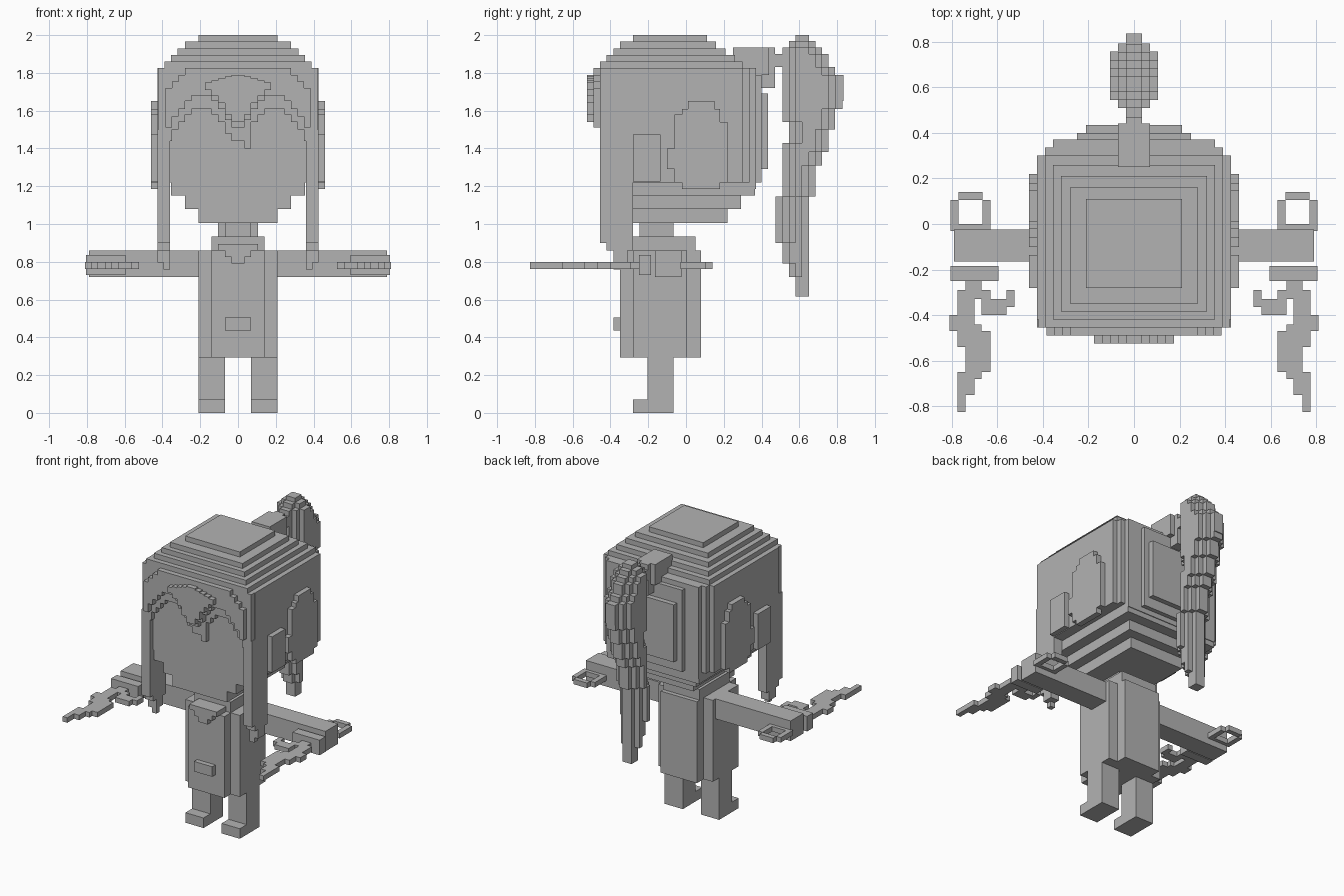
import bpy
import bmesh
from mathutils import Matrix, Vector

default_cube = bpy.data.objects.get("Cube")
if default_cube:
    bpy.data.objects.remove(default_cube, do_unlink=True)

UNIT = 0.01      # all sizes below are hundredths
VOXEL = 3.5      # edge of one small block

stone_grey = bpy.data.materials.new("stone_grey")
stone_grey.use_nodes = True
colour = (0.45, 0.45, 0.45, 1)
stone_grey.diffuse_color = colour
stone_grey.node_tree.nodes["Principled BSDF"].inputs["Base Color"].default_value = colour


def part(name, boxes, mirror=False):
    """One object made of boxes, each given as x, y and z ranges."""
    bm = bmesh.new()
    for ranges in boxes:
        low = Vector(r[0] for r in ranges) * UNIT
        high = Vector(r[1] for r in ranges) * UNIT
        matrix = Matrix.Translation((low + high) / 2) @ Matrix.Diagonal((high - low).to_4d())
        bmesh.ops.create_cube(bm, size=1, matrix=matrix)
    mesh = bpy.data.meshes.new(name)
    bm.to_mesh(mesh)
    bm.free()
    mesh.materials.append(stone_grey)
    obj = bpy.data.objects.new(name, mesh)
    bpy.context.collection.objects.link(obj)
    if mirror:
        obj.modifiers.new("mirror", "MIRROR").use_axis[0] = True
    return obj


def wide(half):
    """A range centred on the middle plane."""
    return (-half, half)


def steps(rows, end):
    """Rows of (start, low, high); each row runs to the start of the next."""
    stops = [row[0] for row in rows[1:]] + [end]
    for (start, low, high), stop in zip(rows, stops):
        yield (min(start, stop), max(start, stop)), (low, high)


# Legs and shoes
part("leg", [((7, 21), (-20.5, -6.5), (7, 29.2))], mirror=True)
part("shoe", [((7, 21), (-28, -6.5), (0, 7))], mirror=True)

# Torso, collar, neck, buckle and bow
part("torso_core", [(wide(14), (-35, 8), (29.2, 86))])
part("torso_sides", [((14, 21), (-28, 0.5), (29.2, 86))], mirror=True)
part("shoulder_yoke", [(wide(14), (-28, 5), (86, 93.4))])
part("neck", [(wide(7), (-24.5, -6.5), (93.4, 100.5))])
part("buckle", [(wide(7), (-38.5, -35), (43.5, 50.5))])
part("bow", [(wide(half), (-38.5, -28), (top - VOXEL, top))
             for half, top in ((10.5, 89.5), (7, 86), (3.5, 82.5))])

# Arms in four blocks
joints = (21, 35, 50, 64.5, 79)
for name, inner, outer in zip(("upper_arm", "elbow", "forearm", "hand"), joints, joints[1:]):
    part(name, [((inner, outer), (-16.5, -2.5), (72, 86))], mirror=True)

# Blades with guard, ring pommel and hook
flat = (76.3, 79.8)
part("blade_guard", [((59.5, 80.5), (-25, -18.5), (73, 83.5))], mirror=True)
part("pommel_ring", [((63, 66.5), (-3, 10.5), flat), ((77, 80.5), (-3, 10.5), flat),
                     ((66.5, 77), (10.5, 14), flat), ((66.5, 77), (-3, 0), flat)], mirror=True)
blade_rows = [(-25, 67, 74), (-29, 63, 77.5), (-33, 70, 77.5), (-40, 70, 81),
              (-44, 67, 81), (-47, 63, 77.5), (-54, 63, 74), (-65, 67, 77.5),
              (-68, 70, 77.5), (-75, 74, 77.5)]
part("blade", [(xs, ys, flat) for ys, xs in steps(blade_rows, -82.5)], mirror=True)
hook_rows = [(-29, 52.5, 56), (-33, 52.5, 67), (-36.5, 56, 67)]
part("blade_hook", [(xs, ys, flat) for ys, xs in steps(hook_rows, -40)]
     + [((63, 67), (-33, -29), flat)], mirror=True)

# Crown of the head in shrinking layers
crown_rows = [(21, -28, 11), (28, -35, 16), (32, -38.5, 21),
              (35.5, -42, 26), (39, -45.5, 30)]
part("crown", [(wide(half), (front, back), (200 - (i + 1) * VOXEL, 200 - i * VOXEL))
               for i, (half, front, back) in enumerate(crown_rows)])

# Skull with stepped back and stepped chin
part("skull", [
    (wide(42.5), (-42, 30), (122, 182.5)),
    (wide(39), (-42, 33.5), (122, 182.5)),
    (wide(35.5), (-42, 37), (118.5, 182.5)),
    (wide(25), (-42, 40), (122, 179)),
    (wide(21), (-42, 43.5), (129, 169)),
])
part("jaw", [(wide(half), (-42, half + 1), (low, low + 8))
             for half, low in ((35.5, 115), (28, 108), (21, 100.5))])

# Side pads and ears
pad_rows = [(165, 1, 15), (161, -2, 18), (158, -6, 18), (154, -6, 22),
            (140, -10, 22), (129, -6, 22), (122, -2, 18)]
part("side_pad", [((42, 46), ys, zs) for zs, ys in steps(pad_rows, 118.5)], mirror=True)
part("ear", [((42, 46), (-28, -13.5), (122.5, 147.5))], mirror=True)

# Fringe: three layers, each hanging over the face column by column
hang = [144, 148, 154, 158, 161, 161, 161, 158, 154, 150, 144, 137]
columns = [((i * VOXEL, (i + 1) * VOXEL), low) for i, low in enumerate(hang)]
part("fringe", [(xs, (-45.5, -42), (low, 182.5)) for xs, low in columns], mirror=True)
part("fringe_middle", [(xs, (-49, -45.5), (low + 7, 182.5 - max(0, i - 7) * VOXEL))
                       for i, (xs, low) in enumerate(columns[:-1])], mirror=True)
part("fringe_outer", [(xs, (-52.5, -49), (low + 10, 179 - i))
                      for i, (xs, low) in enumerate(columns[:5])], mirror=True)
part("fringe_tip", [((VOXEL, 2 * VOXEL), (-45.5, -42), (140, 150))])

# Long locks at both sides of the face
part("side_lock", [((36, 42.5), (-45.5, -28), (90, 150)),
                   ((36, 42.5), (-42, -28), (86, 90)),
                   ((36, 42.5), (-38.5, -31), (79.5, 86)),
                   ((36, 39.5), (-38.5, -35), (76, 79.5))], mirror=True)

# Hair tie and tail, widest in the middle plane
part("hair_tie", [(wide(7), (25, 44), (179, 193.5)),
                  (wide(3.5), (40, 47), (172, 193.5)),
                  (wide(3.5), (44, 53), (183, 190))])
tail_rows = [(200, 58, 65), (197, 54.5, 68.5), (193.5, 51, 72), (190, 51, 75.5),
             (183, 51, 79), (179, 51, 82.8), (161, 51, 79), (154, 54.5, 79),
             (150, 54.5, 75.5), (143, 51, 75.5), (138, 51, 72), (131, 51, 68.5),
             (114.5, 47.5, 65), (90, 51, 65), (79, 54.5, 65), (72, 58, 65)]
tail = []
for layer in range(3):
    inset = layer * VOXEL
    for zs, (front, back) in steps(tail_rows, 61.5):
        if back - front > 2 * inset + 1:
            tail.append((wide(inset + VOXEL), (front + inset, back - inset), zs))
part("hair_tail", tail)
part("tail_tip", [(wide(3.5), (62, 83.5), (165, 179))])
